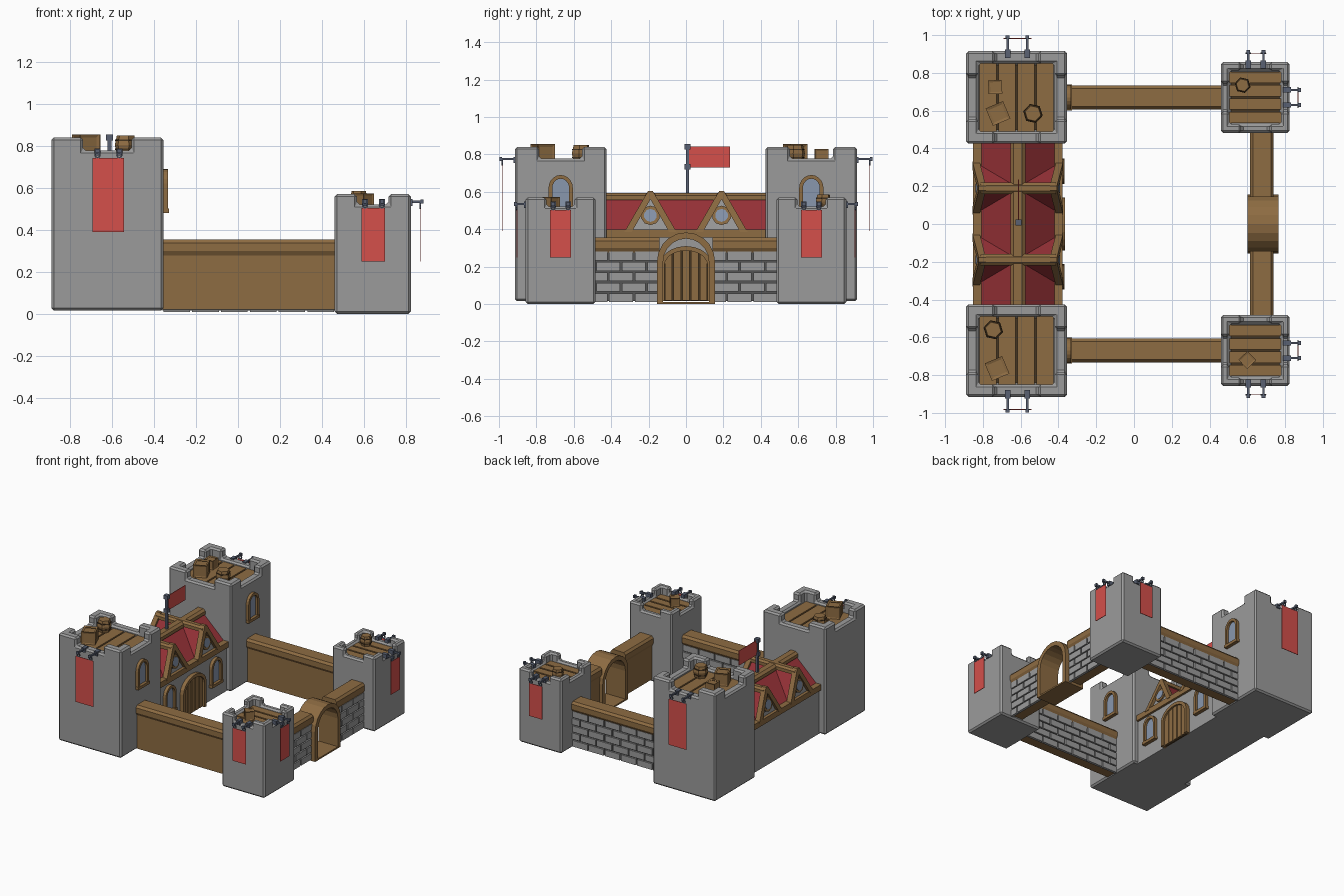
import bpy, bmesh, math
from mathutils import Matrix, Vector

if "Cube" in bpy.data.objects:
    bpy.data.objects.remove(bpy.data.objects["Cube"])

def material(name, rgb):
    m = bpy.data.materials.new(name)
    m.diffuse_color = (*rgb, 1)
    m.use_nodes = True
    m.node_tree.nodes["Principled BSDF"].inputs["Base Color"].default_value = m.diffuse_color
    return m

STONE = material("stone grey", (0.33, 0.33, 0.33))
MORTAR = material("mortar grey", (0.09, 0.09, 0.09))
WOOD = material("wood brown", (0.27, 0.15, 0.055))
DARK = material("dark wood", (0.06, 0.035, 0.015))
RED = material("banner red", (0.66, 0.08, 0.07))
ROOF = material("roof red", (0.32, 0.032, 0.04))
IRON = material("iron blue grey", (0.10, 0.12, 0.17))
GLASS = material("window blue", (0.25, 0.31, 0.42))

def finish(name, bm, mat, M=None):
    bmesh.ops.recalc_face_normals(bm, faces=bm.faces)
    me = bpy.data.meshes.new(name)
    bm.to_mesh(me)
    bm.free()
    me.materials.append(mat)
    ob = bpy.data.objects.new(name, me)
    bpy.context.collection.objects.link(ob)
    if M:
        ob.matrix_world = M
    return ob

def boxes(name, items, mat, M=None, bevel=0):
    """One object from a list of (low corner, high corner)."""
    bm = bmesh.new()
    for lo, hi in items:
        lo, hi = Vector(lo), Vector(hi)
        bmesh.ops.create_cube(bm, size=1, matrix=Matrix.Translation((lo + hi) / 2) @ Matrix.Diagonal((*(hi - lo), 1)))
    if bevel:
        bmesh.ops.bevel(bm, geom=bm.edges[:], offset=bevel, segments=1, affect='EDGES')
    return finish(name, bm, mat, M)

def prism(name, pts, axis, t0, t1, mat, M=None, lean=(0, 0)):
    """Extrude a profile along x or y; lean shifts the ends with height."""
    bm = bmesh.new()
    loops = []
    for t, k in ((t0, lean[0]), (t1, lean[1])):
        loop = []
        for u, v in pts:
            s = t + k * (v - 0.4)
            loop.append(bm.verts.new((s, u, v) if axis == 'x' else (u, s, v)))
        bm.faces.new(loop)
        loops.append(loop)
    n = len(pts)
    for i in range(n):
        j = (i + 1) % n
        bm.faces.new((loops[0][i], loops[0][j], loops[1][j], loops[1][i]))
    return finish(name, bm, mat, M)

def arch(w, z0, spring, rise, n=10):
    return [(-w, z0)] + [(-w * math.cos(math.pi * i / n), spring + rise * math.sin(math.pi * i / n))
                         for i in range(n + 1)] + [(w, z0)]

def arch_frame(name, w, t, z0, spring, rise, x0, x1, M):
    prism(name, arch(w, z0, spring, rise) + arch(w - t, z0, spring, rise - t)[::-1], 'x', x0, x1, WOOD, M)

def T(x, y, z=0, a=0):
    return Matrix.Translation((x, y, z)) @ Matrix.Rotation(a, 4, 'Z')

# Arched window facing +x, standing on local z = 0
def window(name, x, y, z):
    M = T(x, y, z)
    arch_frame(name + "_frame", 0.065, 0.02, 0, 0.14, 0.07, -0.01, 0.024, M)
    boxes(name + "_sill", [((-0.01, -0.068, 0), (0.028, 0.068, 0.022))], WOOD, M)
    prism(name + "_glass", arch(0.05, 0.01, 0.14, 0.055), 'x', -0.01, 0.006, GLASS, M)

# Tower with well, notched battlements and plank floor
def tower(name, cx, cy, hx, hy, z0, z1, notch_z, floor_z, wall, notch, along_y):
    M = T(cx, cy)
    body = boxes(name, [((-hx, -hy, z0), (hx, hy, z1))], STONE, M)
    ix, iy = hx - wall, hy - wall
    cutters = [boxes("cutter", [((-a, -b, c), (a, b, 2))], STONE, M)
               for a, b, c in ((ix, iy, floor_z), (notch, 1, notch_z), (1, notch, notch_z))]
    for c in cutters:
        c.hide_render = True
        m = body.modifiers.new("cut", 'BOOLEAN')
        m.operation, m.solver, m.object = 'DIFFERENCE', 'EXACT', c
    b = body.modifiers.new("chamfer", 'BEVEL')
    b.width, b.segments, b.limit_method = 0.012, 1, 'ANGLE'
    bpy.context.view_layer.update()
    me = bpy.data.meshes.new_from_object(body.evaluated_get(bpy.context.evaluated_depsgraph_get()))
    body.modifiers.clear()
    body.data = me
    for c in cutters:
        bpy.data.objects.remove(c)
    boxes(name + "_floor", [((-ix, -iy, floor_z - 0.01), (ix, iy, floor_z + 0.004))], DARK, M)
    planks, g = [], 0.006
    span = ix if along_y else iy
    for i in range(4):
        a, c = -span + i * span / 2 + g, -span + (i + 1) * span / 2 - g
        planks.append(((a, -iy, floor_z), (c, iy, floor_z + 0.015)) if along_y
                      else ((-ix, a, floor_z), (ix, c, floor_z + 0.015)))
    boxes(name + "_planks", planks, WOOD, M)

# Hanging banner: local +y points outwards from the tower face
def banner(name, M, half, gap, rod_z, bottom, reach):
    for s in (-1, 1):
        x = s * gap
        boxes(name + "_bracket", [((x - 0.014, -0.035, rod_z - 0.022), (x + 0.014, 0.008, rod_z + 0.012)),
                                  ((x - 0.006, 0, rod_z - 0.006), (x + 0.006, reach, rod_z + 0.006)),
                                  ((x - 0.010, reach - 0.006, rod_z - 0.010), (x + 0.010, reach + 0.008, rod_z + 0.010))],
              IRON, M)
        bm = bmesh.new()  # ring hanging from the rod
        bmesh.ops.create_circle(bm, segments=8, radius=0.015)
        bmesh.ops.create_circle(bm, segments=8, radius=0.008)
        bmesh.ops.bridge_loops(bm, edges=bm.edges[:])
        r = bmesh.ops.extrude_face_region(bm, geom=bm.faces[:])
        bmesh.ops.translate(bm, verts=[v for v in r['geom'] if isinstance(v, bmesh.types.BMVert)], vec=(0, 0, 0.007))
        finish(name + "_ring", bm, IRON, M @ Matrix.Translation((x, reach - 0.004, rod_z - 0.02)) @ Matrix.Rotation(math.pi / 2, 4, 'X'))
    boxes(name, [((-half, reach - 0.01, bottom), (half, reach - 0.006, rod_z - 0.032))], RED, M)

def crate(x, y, z, s, a):
    M = T(x, y, z + s / 2, a)
    h = s * 0.44
    boxes("crate_core", [((-h, -h, -h), (h, h, h))], WOOD, M)
    bm = bmesh.new()
    bmesh.ops.create_cube(bm, size=s)
    bmesh.ops.wireframe(bm, faces=bm.faces[:], thickness=s * 0.2, use_replace=True, use_even_offset=True)
    finish("crate_frame", bm, WOOD, M)

def barrel(x, y, z, r, h):
    for name, mat, parts in (("barrel", WOOD, ((0, h / 2, .8, 1), (h / 2, h, 1, .8))),
                             ("barrel_hoops", DARK, ((h * .22, h * .3, .98, .98), (h * .7, h * .78, .98, .98)))):
        bm = bmesh.new()
        for a, b, r1, r2 in parts:
            bmesh.ops.create_cone(bm, cap_ends=True, segments=6, radius1=r * r1, radius2=r * r2, depth=b - a,
                                  matrix=Matrix.Translation((0, 0, (a + b) / 2)))
        finish(name, bm, mat, T(x, y, z, 0.3))

# Wall running along local x, bricks on local +y, plain wood behind
CAP = [(-.048, .275), (.048, .275), (.0625, .30), (.0625, .338), (.048, .355),
       (-.048, .355), (-.0625, .338), (-.0625, .30)]
def wall(name, M, length):
    L = length / 2
    boxes(name + "_core", [((-L, -0.05, 0.02), (L, 0.035, 0.29))], WOOD, M)
    boxes(name + "_mortar", [((-L, 0.03, 0.015), (L, 0.042, 0.285))], MORTAR, M)
    bricks, pitch = [], 0.137
    for row in range(5):
        a = -L - (pitch / 2 if row % 2 else 0)
        while a < L:
            lo, hi = max(a + 0.005, -L), min(a + pitch - 0.005, L)
            if hi - lo > 0.02:
                bricks.append(((lo, 0.035, 0.01 + row * 0.056), (hi, 0.055, 0.057 + row * 0.056)))
            a += pitch
    boxes(name + "_bricks", bricks, STONE, M)
    prism(name + "_cap", [(v, z) for v, z in CAP], 'x', -L, L, WOOD, M)

# Towers, banners and curtain walls on both sides
for s, side in ((1, "back"), (-1, "front")):
    y, a = s * 0.67, 0 if s > 0 else math.pi
    tower(side + "_large_tower", -0.622, y, 0.267, 0.245, 0.015, 0.84, 0.778, 0.745, 0.065, 0.115, True)
    tower(side + "_small_tower", 0.642, y, 0.182, 0.187, 0, 0.57, 0.522, 0.495, 0.045, 0.075, False)
    window(side + "_tower_window", -0.357, y, 0.48)
    window(side + "_hall_window", -0.395, s * 0.28, 0.12)
    banner(side + "_large_banner", T(-0.617, s * 0.915, 0, a), 0.075, 0.052, 0.775, 0.39, 0.075)
    banner(side + "_small_banner", T(0.645, s * 0.857, 0, a), 0.056, 0.04, 0.535, 0.25, 0.055)
    banner(side + "_east_banner", T(0.824, y, 0, -math.pi / 2), 0.056, 0.04, 0.535, 0.25, 0.052)
    wall(side + "_wall", T(0.055, y), 0.83)
    wall(side + "_gate_wall", T(0.677, s * 0.317, 0, -math.pi / 2), 0.35)

# Crates and barrels on the tower tops
for x, y, z, s, a in ((-0.735, 0.725, 0.76, 0.065, 0.05), (-0.72, 0.585, 0.76, 0.09, 0.4),
                      (-0.725, -0.765, 0.76, 0.09, 0.4), (0.60, -0.72, 0.51, 0.06, 0.75)):
    crate(x, y, z, s, a)
for x, y, z, r, h in ((-0.535, 0.585, 0.76, 0.053, 0.09), (-0.745, -0.56, 0.76, 0.053, 0.09),
                      (0.575, 0.735, 0.51, 0.043, 0.075)):
    barrel(x, y, z, r, h)

# Gate arch with sill
arch_frame("gate_arch", 0.155, 0.033, 0, 0.228, 0.155, 0.60, 0.765, T(0, 0))
boxes("gate_sill", [((0.60, -0.155, 0), (0.765, 0.155, 0.012))], WOOD)

# Great hall, roof and beams
C = -0.615
boxes("hall_walls", [((C - 0.22, -0.44, 0.015), (C + 0.22, 0.44, 0.375))], STONE)
prism("hall_roof", [(C - 0.228, 0.365), (C + 0.228, 0.365), (C, 0.58)], 'y', -0.43, 0.43, ROOF)
prism("ridge_beam", [(C - 0.04, 0.555), (C + 0.04, 0.555), (C + 0.04, 0.58), (C + 0.022, 0.595),
                     (C - 0.022, 0.595), (C - 0.04, 0.58)], 'y', -0.43, 0.43, WOOD)
boxes("eave_beams", [((C + e - 0.023, -0.43, 0.355), (C + e + 0.023, 0.43, 0.398)) for e in (-0.214, 0.214)], WOOD)

# Dormers crossing the roof, with gables on both ends
for y in (-0.19, 0.19):
    M = T(C, y)
    prism("dormer_roof", [(-0.125, 0.385), (0.125, 0.385), (0, 0.585)], 'x', -0.205, 0.205, ROOF, M, (0.15, -0.15))
    prism("dormer_ridge", [(-0.03, 0.56), (0.03, 0.56), (0.03, 0.585), (0.015, 0.598), (-0.015, 0.598), (-0.03, 0.585)],
          'x', -0.225, 0.225, WOOD, M, (0.15, -0.15))
    for e in (-1, 1):
        k = (-e * 0.15, -e * 0.15)
        prism("gable_wall", [(-0.11, 0.395), (0.11, 0.395), (0, 0.572)], 'x', e * 0.2, e * 0.214, STONE, M, k)
        prism("gable_trim", [(-0.14, 0.385), (-0.026, 0.582), (-0.012, 0.605), (0.012, 0.605), (0.026, 0.582),
                             (0.14, 0.385), (0.10, 0.385), (0, 0.56), (-0.10, 0.385)], 'x', e * 0.2, e * 0.238, WOOD, M, k)
        for name, r, d, mat in (("round_window_frame", 0.052, 0.226, WOOD), ("round_window_glass", 0.035, 0.230, GLASS)):
            pts = [(r * math.cos(math.pi * (i + .5) / 5), 0.474 + r * math.sin(math.pi * (i + .5) / 5)) for i in range(10)]
            prism(name, pts, 'x', e * 0.205, e * d, mat, M, k)

# Hall door of planks
DOOR = T(-0.395, 0)
arch_frame("door_frame", 0.14, 0.024, 0.015, 0.205, 0.105, -0.01, 0.03, DOOR)
prism("door_back", arch(0.125, 0.015, 0.205, 0.085), 'x', -0.01, 0.006, DARK, DOOR)
for i in range(5):
    a, b = -0.117 + i * 0.0468 + 0.004, -0.117 + (i + 1) * 0.0468 - 0.004
    top = lambda u: 0.205 + 0.085 * math.sqrt(max(0, 1 - (u / 0.12) ** 2))
    prism("door_plank", [(a, 0.02), (b, 0.02), (b, top(b)), (a, top(a))], 'x', 0, 0.016, WOOD, DOOR)

# Flag on the ridge
boxes("flag_pole", [((-0.009, -0.009, 0.57), (0.009, 0.009, 0.84)), ((-0.016, -0.016, 0.825), (0.016, 0.016, 0.855)),
                    ((-0.015, -0.015, 0.72), (0.015, 0.015, 0.75))], IRON, T(-0.612, 0.008))
boxes("flag", [((-0.614, 0.017, 0.73), (-0.61, 0.235, 0.843))], RED)
